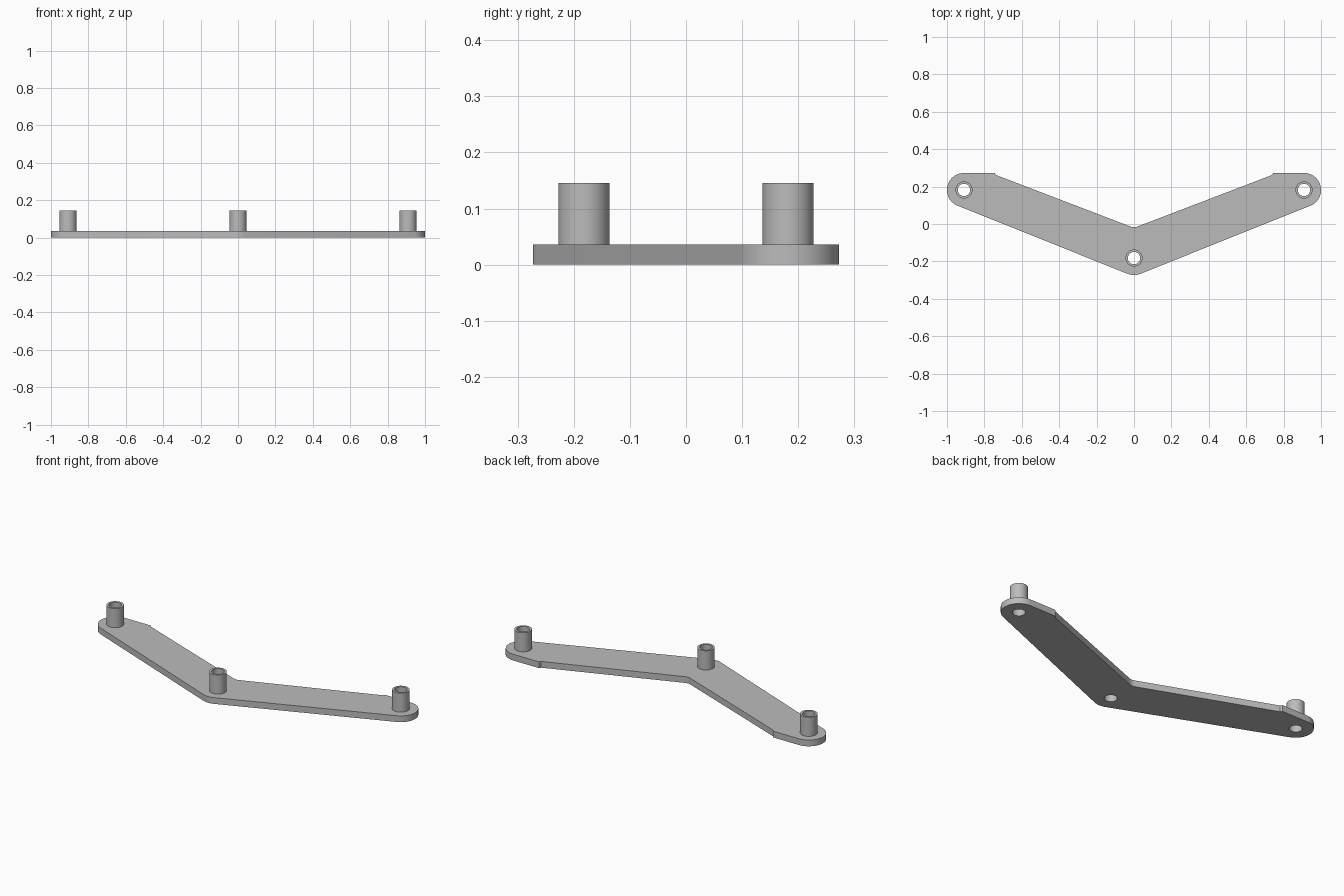
import bpy
import bmesh
from math import cos, sin, pi, atan2

cube = bpy.data.objects.get("Cube")
if cube:
    bpy.data.objects.remove(cube)

THICK, TOP = 0.036, 0.146
END_R, POST_R, HOLE_R = 0.091, 0.0455, 0.033
END_X, POST_Y = 0.909, 0.182
SEGS = 48
CENTRES = {"right": (-END_X, POST_Y), "middle": (0, -POST_Y), "left": (END_X, POST_Y)}

grey = bpy.data.materials.new("plain_grey")
grey.use_nodes = True
grey.diffuse_color = (0.5, 0.5, 0.5, 1)
grey.node_tree.nodes["Principled BSDF"].inputs["Base Color"].default_value = (0.5, 0.5, 0.5, 1)


def arc(centre, radius, start, end, steps):
    return [(centre[0] + radius * cos(start + (end - start) * i / steps),
             centre[1] + radius * sin(start + (end - start) * i / steps))
            for i in range(steps + 1)]


def circle(centre, radius):
    return arc(centre, radius, 0, 2 * pi, SEGS)[:-1]


def finish(bm, name):
    bmesh.ops.recalc_face_normals(bm, faces=bm.faces[:])
    mesh = bpy.data.meshes.new(name)
    bm.to_mesh(mesh)
    bm.free()
    mesh.materials.append(grey)
    obj = bpy.data.objects.new(name, mesh)
    bpy.context.collection.objects.link(obj)
    bpy.ops.object.select_all(action="DESELECT")
    obj.select_set(True)
    bpy.context.view_layer.objects.active = obj
    bpy.ops.object.shade_smooth_by_angle(angle=pi / 6)


# V-shaped plate: left half of the outline, then its mirror
slope = atan2(2 * POST_Y, END_X)
half = arc(CENTRES["middle"], END_R, -pi / 2, slope - pi / 2, 6)
half += arc(CENTRES["left"], END_R, slope - pi / 2, pi / 2, 28)
half += [(0.745, 0.273), (0.738, 0.262), (0.02, -0.013), (0.008, -0.017)]
outline = half + [(-x, y) for x, y in reversed(half[1:])]

bm = bmesh.new()
edges = []
for loop in [outline] + [circle(c, HOLE_R) for c in CENTRES.values()]:
    verts = [bm.verts.new((x, y, 0)) for x, y in loop]
    edges += [bm.edges.new((v, verts[i - 1])) for i, v in enumerate(verts)]
bmesh.ops.triangle_fill(bm, edges=edges, use_beauty=True)
raised = bmesh.ops.extrude_face_region(bm, geom=bm.faces[:], use_keep_orig=True)["geom"]
bmesh.ops.translate(bm, vec=(0, 0, THICK),
                    verts=[g for g in raised if isinstance(g, bmesh.types.BMVert)])
finish(bm, "plate")

# Hollow posts standing around the plate holes
for side, centre in CENTRES.items():
    bm = bmesh.new()
    rings = [[bm.verts.new((x, y, z)) for x, y in circle(centre, r)]
             for r, z in ((POST_R, THICK), (POST_R, TOP), (HOLE_R, TOP), (HOLE_R, THICK))]
    for a, b in zip(rings, rings[1:]):
        for i in range(SEGS):
            bm.faces.new((a[i - 1], a[i], b[i], b[i - 1]))
    finish(bm, side + "_post")
